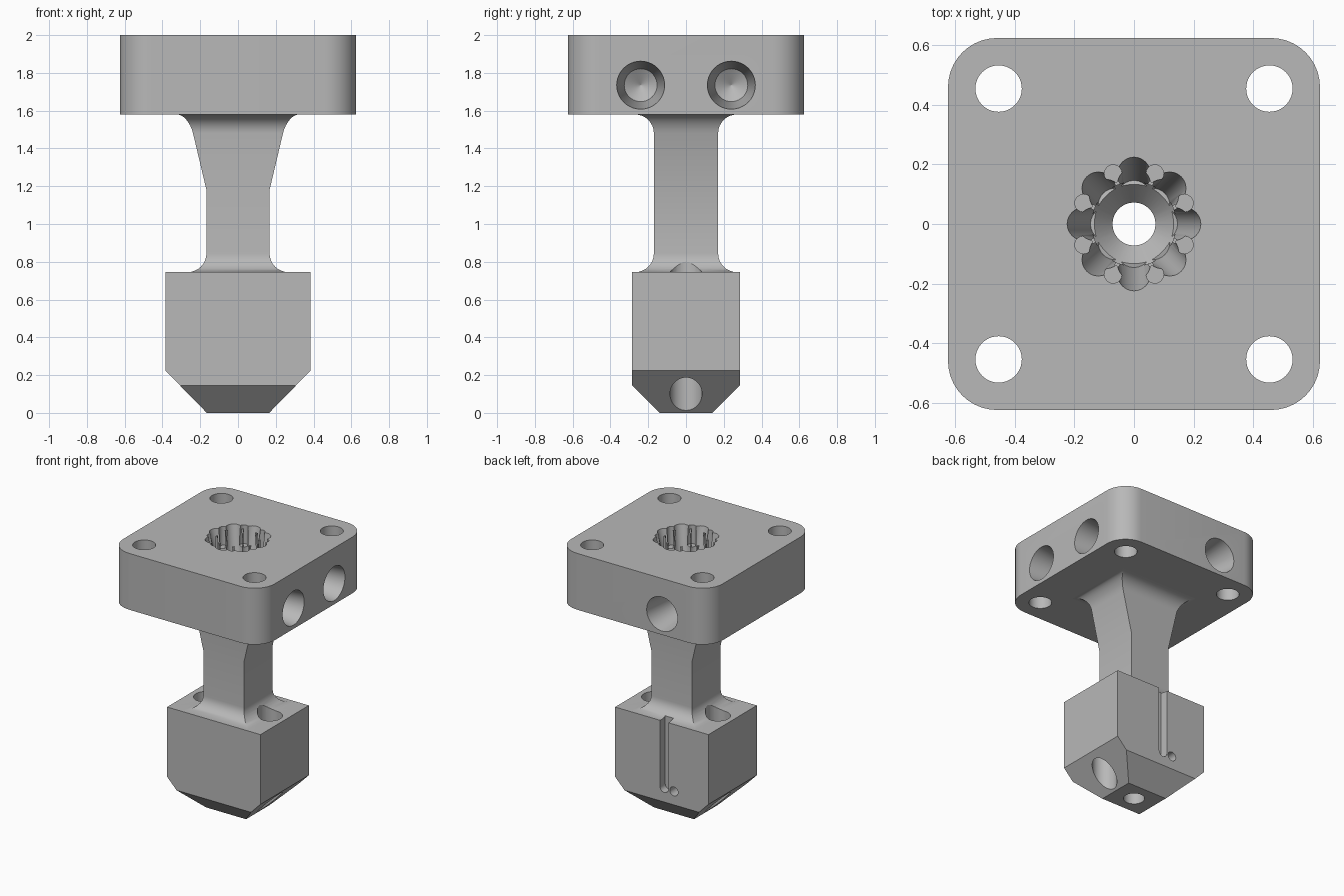
import bpy, bmesh
from math import sin, cos, pi, radians
from mathutils import Matrix, Vector

old = bpy.data.objects.get("Cube")
if old:
    bpy.data.objects.remove(old, do_unlink=True)

metal = bpy.data.materials.new("plain grey metal")
metal.use_nodes = True
GREY = (0.48, 0.48, 0.48, 1)
metal.diffuse_color = GREY
metal.node_tree.nodes["Principled BSDF"].inputs["Base Color"].default_value = GREY


def make_object(name, bm):
    bmesh.ops.recalc_face_normals(bm, faces=bm.faces)
    mesh = bpy.data.meshes.new(name)
    bm.to_mesh(mesh)
    bm.free()
    mesh.materials.append(metal)
    obj = bpy.data.objects.new(name, mesh)
    bpy.context.collection.objects.link(obj)
    return obj


def loft(name, rings):
    """Join closed rings of points into a capped solid."""
    bm = bmesh.new()
    loops = [[bm.verts.new(p) for p in ring] for ring in rings]
    n = len(loops[0])
    for a, b in zip(loops, loops[1:]):
        for i in range(n):
            j = (i + 1) % n
            bm.faces.new((a[i], a[j], b[j], b[i]))
    bm.faces.new(loops[0][::-1])
    bm.faces.new(loops[-1])
    return make_object(name, bm)


def lathe(name, profile, origin=(0, 0, 0), axis=(0, 0, 1), sides=40):
    """Round solid from (radius, distance) pairs along an axis."""
    turn = Vector((0, 0, 1)).rotation_difference(Vector(axis)).to_matrix().to_4x4()
    place = Matrix.Translation(origin) @ turn
    return loft(name, [[place @ Vector((r * cos(2 * pi * i / sides),
                                        r * sin(2 * pi * i / sides), d))
                        for i in range(sides)] for r, d in profile])


def box(name, size, centre):
    bm = bmesh.new()
    bmesh.ops.create_cube(bm, size=1)
    bmesh.ops.scale(bm, vec=size, verts=bm.verts)
    bmesh.ops.translate(bm, vec=centre, verts=bm.verts)
    return make_object(name, bm)


def cut(target, cutters):
    for cutter in cutters:
        cutter.hide_render = True
        mod = target.modifiers.new("cut", "BOOLEAN")
        mod.operation = "DIFFERENCE"
        mod.solver = "EXACT"
        mod.object = cutter
        bpy.context.view_layer.objects.active = target
        bpy.ops.object.modifier_apply(modifier=mod.name)


# Mounting plate with rounded upright corners
PLATE_LOW, PLATE_HIGH, HALF = 1.58, 2.0, 0.625
bm = bmesh.new()
bmesh.ops.create_cube(bm, size=1)
bmesh.ops.scale(bm, vec=(2 * HALF, 2 * HALF, PLATE_HIGH - PLATE_LOW), verts=bm.verts)
bmesh.ops.translate(bm, vec=(0, 0, (PLATE_LOW + PLATE_HIGH) / 2), verts=bm.verts)
upright = [e for e in bm.edges if abs(e.verts[0].co.z - e.verts[1].co.z) > 0.1]
bmesh.ops.bevel(bm, geom=upright, offset=0.165, segments=10, profile=0.5, affect="EDGES")
plate = make_object("mounting_plate", bm)

# Block with sloped foot, filleted shelf and flared neck, as stacked rectangles
sections = [(0, 0.165, 0.14), (0.145, 0.307, 0.285), (0.225, 0.385, 0.285), (0.745, 0.385, 0.285)]
STEPS, R = 8, 0.1
for i in range(STEPS + 1):
    t = pi / 2 * (1 - i / STEPS)
    grow = R * (1 - cos(t))
    sections.append((0.745 + R * (1 - sin(t)), 0.167 + grow, 0.17 + grow))
sections.append((1.18, 0.167, 0.17))
for i in range(STEPS + 1):
    t = pi / 2 * i / STEPS
    z = PLATE_LOW - R + R * sin(t)
    grow = R * (1 - cos(t))
    sections.append((z, 0.167 + 0.237 * (z - 1.18) + 0.6 * grow, 0.17 + grow))
body = loft("block_and_neck", [[(x, y, z), (-x, y, z), (-x, -y, z), (x, -y, z)]
                               for z, x, y in sections])

# Central bore with a funnel, running through both parts
bore = lathe("bore_cutter", [(0.072, -0.1), (0.072, 1.62), (0.142, 1.70), (0.142, 2.1)], sides=48)

# Ring of slanted flutes around the bore, with small ones between
flutes = []
for i in range(8):
    a = pi / 4 * i
    lean = Vector((0.25 * cos(a), 0.25 * sin(a), 1)).normalized()
    foot = (0.092 * cos(a), 0.092 * sin(a), 1.70)
    flutes.append(lathe("flute_cutter", [(0.056, 0), (0.056, 0.5)], foot, lean, 24))
    b = a + pi / 8
    flutes.append(lathe("small_flute_cutter", [(0.03, 0), (0.03, 0.3)],
                        (0.183 * cos(b), 0.183 * sin(b), 1.86), sides=16))

# Corner bolt holes
bolts = [lathe("bolt_cutter", [(0.078, 1.5), (0.078, 2.1)], (0.455 * sx, 0.455 * sy, 0))
         for sx in (-1, 1) for sy in (-1, 1)]

# Tapered blind ports: two on the left side, one on the back
port_shape = [(0.1295, -0.02), (0.127, 0), (0.087, 0.33), (0.002, 0.38)]
ports = [lathe("port_cutter", port_shape, (HALF, y, 1.735), (-1, 0, 0)) for y in (-0.24, 0.24)]
ports.append(lathe("port_cutter", port_shape, (-0.24, HALF, 1.735), (0, -1, 0)))

# Upright holes through the block beside the neck
shafts = [lathe("shaft_cutter", [(0.085, -0.1), (0.085, 1.0)], (0.263 * s, 0, 0)) for s in (-1, 1)]

# Groove with a round end and a small sensor hole on the back of the block
groove = [box("groove_cutter", (0.068, 0.12, 0.6), (-0.02, 0.285, 0.55)),
          lathe("groove_end_cutter", [(0.034, 0), (0.034, 0.12)], (-0.02, 0.225, 0.25), (0, 1, 0), 24),
          lathe("sensor_hole_cutter", [(0.034, 0), (0.034, 0.2)], (-0.1, 0.16, 0.245), (0, 1, 0), 24)]

cut(plate, [bore] + flutes + bolts + ports)
cut(body, [bore] + shafts + groove)
for cutter in [bore] + flutes + bolts + ports + shafts + groove:
    bpy.data.objects.remove(cutter, do_unlink=True)

# Smooth round walls, keep hard edges
for obj in (plate, body):
    bpy.ops.object.select_all(action="DESELECT")
    obj.select_set(True)
    bpy.context.view_layer.objects.active = obj
    bpy.ops.object.shade_smooth_by_angle(angle=radians(25))
